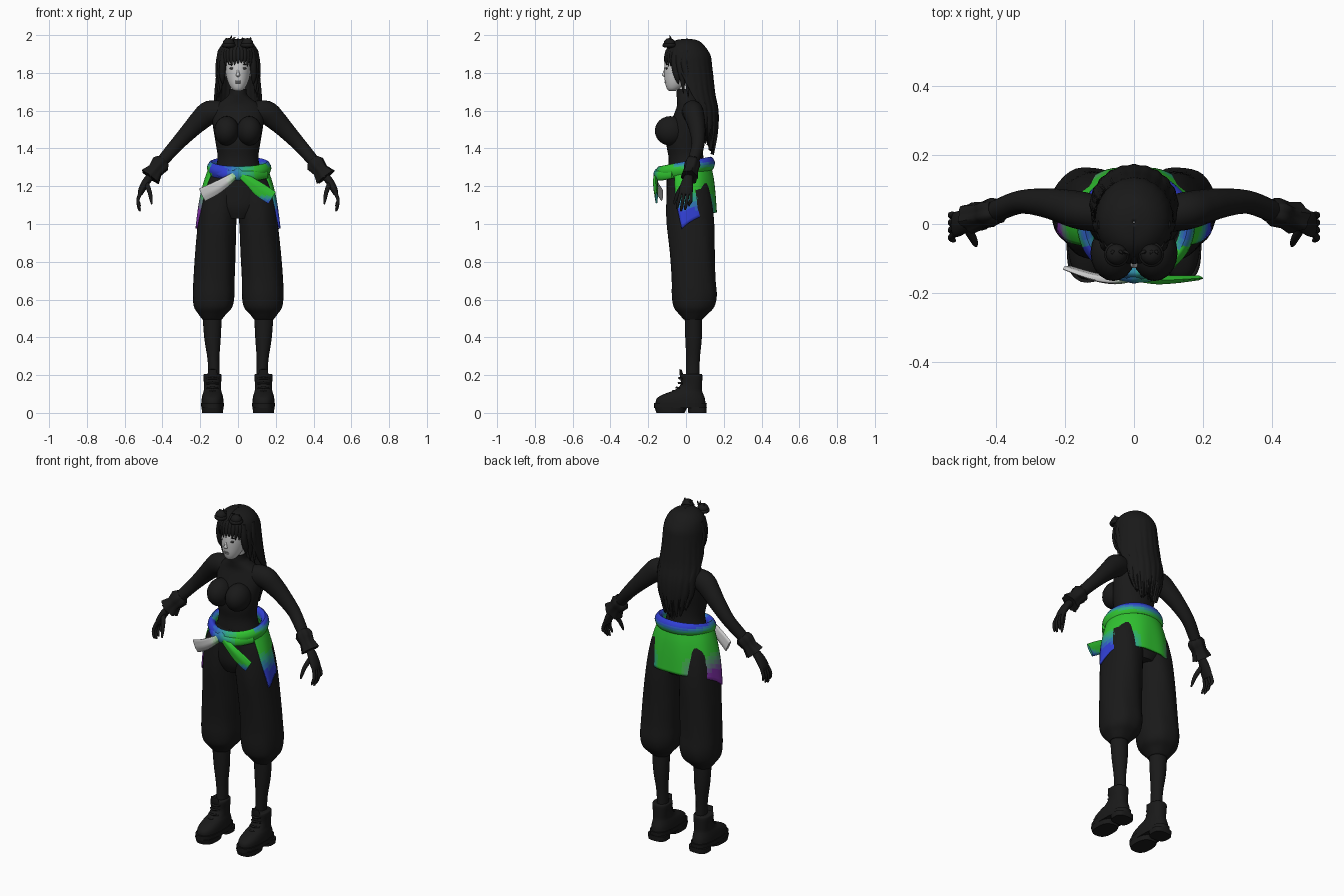
import bpy, bmesh, math, random
from mathutils import Vector

random.seed(4)
BLACK, WHITE = (.01, .01, .01), (.7, .7, .7)
GREEN, BLUE, PURPLE = (.03, .55, .03), (.03, .05, .65), (.22, .03, .4)


def mat(rgb):
    rgb = tuple(round(c, 2) for c in rgb)
    name = "paint_%.2f_%.2f_%.2f" % rgb
    m = bpy.data.materials.get(name) or bpy.data.materials.new(name)
    m.diffuse_color = (*rgb, 1)
    return m


def clamp(v):
    return max(0, min(1, v))


def mix(a, b, w):
    w = round(clamp(w) * 7) / 7
    return tuple(p + (q - p) * w for p, q in zip(a, b))


def finish(name, bm, color, angle=50):
    """Mesh to object; color is None, an rgb, or a function of the face centre."""
    bmesh.ops.recalc_face_normals(bm, faces=bm.faces)
    me = bpy.data.meshes.new(name)
    bm.to_mesh(me)
    bm.free()
    ob = bpy.data.objects.new(name, me)
    bpy.context.collection.objects.link(ob)
    for p in me.polygons:
        p.use_smooth = True
        if color:
            m = mat(color(p.center) if callable(color) else color)
            if m.name not in me.materials:
                me.materials.append(m)
            p.material_index = me.materials.find(m.name)
    me.set_sharp_from_angle(angle=math.radians(angle))
    return ob


def spline(rows, k, closed=False):
    """Catmull-Rom through rows of any width."""
    n, out = len(rows), []
    get = (lambda i: rows[i % n]) if closed else (lambda i: rows[max(0, min(n - 1, i))])
    for i in range(n if closed else n - 1):
        for s in range(k):
            t = s / k
            out.append([.5 * (2 * b + (c - a) * t + (2 * a - 5 * b + 4 * c - d) * t * t
                              + (3 * b - a - 3 * c + d) * t ** 3)
                        for a, b, c, d in zip(get(i - 1), get(i), get(i + 1), get(i + 2))])
    return out if closed else out + [list(rows[-1])]


def tube(name, pts, color=BLACK, n=20, k=4, ref=(1, 0, 0), flat=False, p=2, ripple=(0, 0), closed=False):
    """Skin of ellipses along rows of x, y, z, r1 (along ref), r2."""
    pts = spline(pts, k, closed)
    bm, rings, m = bmesh.new(), [], len(pts)
    for i, (x, y, z, r1, r2) in enumerate(pts):
        a, b = (pts[i - 1], pts[(i + 1) % m]) if closed else (pts[max(0, i - 1)], pts[min(m - 1, i + 1)])
        t = Vector((0, 0, 1)) if flat else (Vector(b[:3]) - Vector(a[:3])).normalized()
        u = Vector(ref)
        u = (u - t * u.dot(t)).normalized()
        v = t.cross(u)
        ring = []
        for j in range(n):
            ang = 2 * math.pi * j / n
            c, s = math.cos(ang), math.sin(ang)
            f = 1 + ripple[0] * math.cos(ripple[1] * ang + z * 9)
            c, s = (math.copysign(abs(q) ** (2 / p), q) * f for q in (c, s))
            ring.append(bm.verts.new(Vector((x, y, z)) + u * max(r1, .001) * c + v * max(r2, .001) * s))
        rings.append(ring)
    for i in range(m if closed else m - 1):
        q, r = rings[i], rings[(i + 1) % m]
        for j in range(n):
            bm.faces.new((q[j], q[(j + 1) % n], r[(j + 1) % n], r[j]))
    if not closed:
        bm.faces.new(rings[0])
        bm.faces.new(rings[-1])
    return finish(name, bm, color)


def sheet(name, rows, color, cols, drop, thick, ripple, k=4):
    """Open wrap around the back: rows of cy, z, rx, ry, front opening half angle (deg)."""
    rows = spline(rows, k)
    bm, grid = bmesh.new(), []
    for i, (cy, z, rx, ry, a0) in enumerate(rows):
        s, line = i / (len(rows) - 1), []
        for j in range(cols + 1):
            t = 2 * j / cols - 1
            a = math.pi + t * (math.pi - math.radians(max(a0, 0)))
            f = 1 + ripple[0] * s * math.cos(ripple[1] * a)
            line.append(bm.verts.new((-rx * f * math.sin(a), cy - ry * f * math.cos(a), z + drop(t, s, j))))
        grid.append(line)
    for q, r in zip(grid, grid[1:]):
        for j in range(cols):
            bm.faces.new((q[j], q[j + 1], r[j + 1], r[j]))
    ob = finish(name, bm, color)
    so = ob.modifiers.new("thickness", 'SOLIDIFY')
    so.thickness, so.offset = thick, 0
    return ob


def ball(name, loc, size, color=BLACK):
    bm = bmesh.new()
    bmesh.ops.create_uvsphere(bm, u_segments=20, v_segments=12, radius=1)
    for v in bm.verts:
        v.co = Vector(loc) + Vector([a * b for a, b in zip(v.co, size)])
    return finish(name, bm, color)


# Torso with high collar
tube("torso", [(0, .02, 1.18, .15, .11), (0, .005, 1.27, .125, .1), (0, 0, 1.35, .108, .092),
               (0, -.005, 1.42, .117, .098), (0, .005, 1.5, .13, .1), (0, .02, 1.57, .138, .088),
               (0, .022, 1.625, .12, .07), (0, .01, 1.66, .075, .058), (0, 0, 1.685, .049, .05),
               (0, -.002, 1.715, .045, .046)], n=32, flat=True)
tube("neck", [(0, 0, 1.69, .04, .04), (0, -.005, 1.78, .04, .04)], None, flat=True)

# Head and face details
tube("face", [(0, -.072, 1.704, .012, .015), (0, -.066, 1.713, .03, .033), (0, -.052, 1.74, .048, .057),
              (0, -.036, 1.78, .062, .078), (0, -.025, 1.83, .069, .09), (0, -.015, 1.89, .07, .088),
              (0, 0, 1.94, .05, .06)], None, n=32, flat=True)
tube("nose", [(0, -.108, 1.825, .005, .005), (0, -.114, 1.8, .007, .009), (0, -.118, 1.787, .011, .009),
              (0, -.108, 1.778, .006, .005)], None, n=12, flat=True)
for i, z in enumerate((1.757, 1.748)):
    ball(("upper_lip", "lower_lip")[i], (0, -.106, z), (.017, .008, .005), (.3, .3, .3))

for sx in (-1, 1):
    ball("eye", (sx * .031, -.102, 1.824), (.014, .007, .006), (.05, .05, .05))
    ball("eyebrow", (sx * .032, -.1, 1.845), (.017, .007, .003))
    ball("ear", (sx * .068, .0, 1.805), (.01, .016, .026), None)
    ball("bust", (sx * .06, -.083, 1.493), (.066, .082, .078))

    # Sleeve, flared cuff, hand
    tube("arm", [(sx * x, y, z, a, b) for x, y, z, a, b in (
        (.08, .025, 1.595, .05, .055), (.15, .038, 1.59, .055, .063), (.2, .05, 1.55, .05, .056),
        (.25, .06, 1.5, .043, .047), (.325, .064, 1.42, .034, .037), (.39, .042, 1.345, .031, .032),
        (.45, .02, 1.27, .024, .024))], ref=(0, 1, 0))
    tube("cuff", [(sx * x, y, z, a, b) for x, y, z, a, b in (
        (.395, .04, 1.335, .032, .034), (.41, .034, 1.318, .04, .05), (.437, .026, 1.284, .037, .04),
        (.465, .018, 1.248, .044, .056), (.462, .018, 1.252, .03, .03))],
        n=24, k=2, ref=(0, 1, 0), ripple=(.09, 6))
    tube("palm", [(sx * x, y, z, a, b) for x, y, z, a, b in (
        (.455, .018, 1.262, .02, .02), (.485, .008, 1.225, .03, .021), (.51, .0, 1.18, .037, .018),
        (.519, -.002, 1.155, .034, .012))], ref=(0, 1, 0))
    for i, tip in enumerate((1.095, 1.075, 1.068, 1.08)):
        y = .026 - .018 * i
        tube("finger", [(sx * .517, y, 1.165, .009, .01), (sx * .53, y * 1.2 - .005, 1.125, .009, .009),
                        (sx * .524, y * 1.2 - .012, tip + .015, .008, .008),
                        (sx * .518, y * 1.2 - .015, tip, .004, .004)], n=10, ref=(0, 1, 0))
    tube("thumb", [(sx * .485, -.008, 1.215, .014, .014), (sx * .468, -.038, 1.17, .012, .012),
                   (sx * .46, -.055, 1.13, .009, .009), (sx * .457, -.063, 1.105, .004, .004)], n=10, ref=(0, 1, 0))

    # Baggy trouser leg gathered below the knee, and calf
    tube("trouser_leg", [(sx * x, y, z, a, b) for x, y, z, a, b in (
        (.137, .038, .495, .052, .05), (.136, .04, .525, .075, .078), (.132, .043, .56, .101, .107),
        (.13, .045, .62, .11, .119), (.128, .04, .71, .109, .116), (.12, .032, .85, .107, .119),
        (.11, .023, 1, .102, .126), (.1, .018, 1.1, .102, .122), (.088, .012, 1.2, .095, .11),
        (.07, .005, 1.27, .075, .1))], n=40, flat=True, p=2.2, ripple=(.012, 7))
    tube("calf", [(sx * .125, .035, .16, .03, .038), (sx * .13, .037, .28, .031, .036),
                  (sx * .135, .04, .4, .044, .044), (sx * .137, .038, .54, .052, .046)], flat=True)

    # Chunky boot
    bx = sx * .135
    tube("boot_upper", [(bx, -.028, .04, .058, .132), (bx, -.028, .075, .057, .128), (bx, -.012, .1, .052, .103),
                        (bx, .012, .12, .046, .073), (bx, .028, .15, .045, .057), (bx, .028, .2, .048, .058),
                        (bx, .028, .207, .036, .045)], n=28, flat=True, p=2.4)
    tube("sole", [(bx, -.03, .025, .059, .138), (bx, -.03, .052, .061, .14)], n=28, k=1, flat=True, p=2.6)
    tube("front_tread", [(bx, -.082, 0, .054, .075), (bx, -.08, .03, .059, .087)], n=28, k=1, flat=True, p=2.6)
    tube("heel", [(bx, .06, 0, .055, .048), (bx, .06, .03, .057, .05)], n=28, k=1, flat=True, p=3)
    tube("boot_tongue", [(bx, -.005, .15, .025, .012), (bx, -.022, .195, .027, .01),
                         (bx, -.03, .23, .022, .006)], n=12)
    for y, z in ((-.062, .112), (-.044, .13), (-.032, .155), (-.03, .18)):
        tube("lace", [(bx - .03, y + .012, z, .005, .005), (bx, y - .006, z + .004, .006, .006),
                      (bx + .03, y + .012, z, .005, .005)], n=8, ref=(0, 0, 1))

    # Hair bun with loose tips, side lock
    ball("hair_bun", (sx * .05, -.088, 1.957), (.031, .03, .027))
    tube("bun_wrap", [(sx * .05 + .026 * math.cos(a), -.088 + .026 * math.sin(a), 1.946, .011, .011)
                      for a in [i * math.pi / 4 for i in range(8)]], n=10, ref=(0, 0, 1), closed=True)
    for dx, top in ((-.012, 1.985), (.004, 2.0 if sx < 0 else 1.985), (.014, 1.99)):
        tube("bun_tip", [(sx * .045 + dx, -.085, 1.965, .007, .007), (sx * .045 + dx * 1.4, -.08, 1.98, .006, .005),
                         (sx * .04 + dx * 2, -.088, top, .001, .001)], n=8)
    for x, y, low in ((.08, -.052, 1.74), (.09, -.025, 1.69), (.1, 0, 1.67)):
        tube("side_lock", [(sx * x * .9, y, 1.92, .016, .02), (sx * x, y - .008, 1.85, .018, .02),
                           (sx * (x + .003), y + .005, 1.78, .015, .017), (sx * x, y + .012, low, .002, .002)], n=10)

tube("trouser_seat", [(0, .02, 1.03, .09, .1), (0, .018, 1.09, .17, .12), (0, .012, 1.18, .178, .116),
                      (0, .003, 1.25, .145, .105), (0, 0, 1.29, .12, .095)], n=32, flat=True)

# Long hair falling down the back, with a ragged hem
jag = [random.uniform(-.05, .03) for _ in range(61)]
sheet("long_hair", [(.005, 1.974, .003, .003, 0), (.003, 1.965, .052, .058, 0), (.003, 1.935, .088, .092, 0),
                    (.01, 1.89, .103, .113, 5), (.015, 1.84, .107, .115, 52), (.02, 1.78, .11, .117, 72),
                    (.03, 1.69, .118, .117, 88), (.05, 1.6, .122, .114, 102), (.055, 1.5, .112, .106, 108),
                    (.05, 1.41, .085, .09, 118)], BLACK, 60,
      lambda t, s, j: s ** 6 * (jag[j] + .08 * t * t), .014, (.018, 22))

# Fringe strands
for i in range(13):
    a = math.radians(-66 + 11 * i)
    x, y = math.sin(a), -math.cos(a)
    low = 1.85 - .02 * abs(x) + random.uniform(-.008, .008)
    tube("fringe_strand", [(x * .05, y * .06, 1.962, .012, .008), (x * .087, y * .095, 1.925, .015, .009),
                           (x * .096, y * .108, 1.885, .014, .008), (x * .092, y * .112, low, .002, .002)],
         n=10, ref=(math.cos(a), math.sin(a), 0))


# Garment tied round the waist: band, hanging back panel, knot and two tails
def band_color(c):
    w = (c.z - 1.295) / .035 if c.y > -.07 else .55 - c.x * 6
    return mix(GREEN, BLUE, w)


def panel_color(c):
    corner = clamp((1.18 - c.z) / .11) * clamp((abs(c.x) - .07) / .09)
    return mix(GREEN, BLUE if c.x > 0 else PURPLE, corner)


band = [(.006 + .148 * math.sin(a), -.004 - .135 * math.cos(a), 1.295 - .025 * math.cos(a), .035, .022)
        for a in [i * math.pi / 6 for i in range(12)]]
tube("waist_band", band, band_color, n=16, ref=(0, 0, 1), closed=True, ripple=(.05, 5))
sheet("back_panel", [(0, 1.3, .15, .13, 62), (0, 1.24, .176, .143, 66), (0, 1.16, .2, .153, 72),
                     (0, 1.06, .218, .161, 82)], panel_color, 48,
      lambda t, s, j: -.085 * s * abs(t) ** 3, .01, (.015, 9), k=5)
ball("knot", (.0, -.148, 1.262), (.033, .024, .033), lambda c: mix(GREEN, BLUE, .6 - c.x * 10))
tube("left_tail", [(-.01, -.155, 1.262, .012, .018), (-.06, -.162, 1.228, .012, .026),
                   (-.12, -.152, 1.19, .011, .033), (-.19, -.128, 1.155, .007, .036)],
     lambda c: mix(GREEN, WHITE, (-c.x - .0) / .06), ref=(0, 1, 0), ripple=(.08, 5))
tube("right_tail", [(.01, -.155, 1.262, .012, .018), (.06, -.162, 1.225, .012, .026),
                    (.115, -.16, 1.18, .011, .036), (.18, -.156, 1.138, .007, .036)],
     lambda c: mix(GREEN, BLUE, (1.155 - c.z) / .04), ref=(0, 1, 0), ripple=(.08, 5))
tube("front_fold", [(-.13, -.07, 1.29, .012, .022), (-.07, -.135, 1.265, .014, .025), (0, -.155, 1.262, .014, .02),
                    (.08, -.14, 1.255, .014, .026), (.15, -.07, 1.265, .012, .024)],
     band_color, ref=(0, 1, 0))
